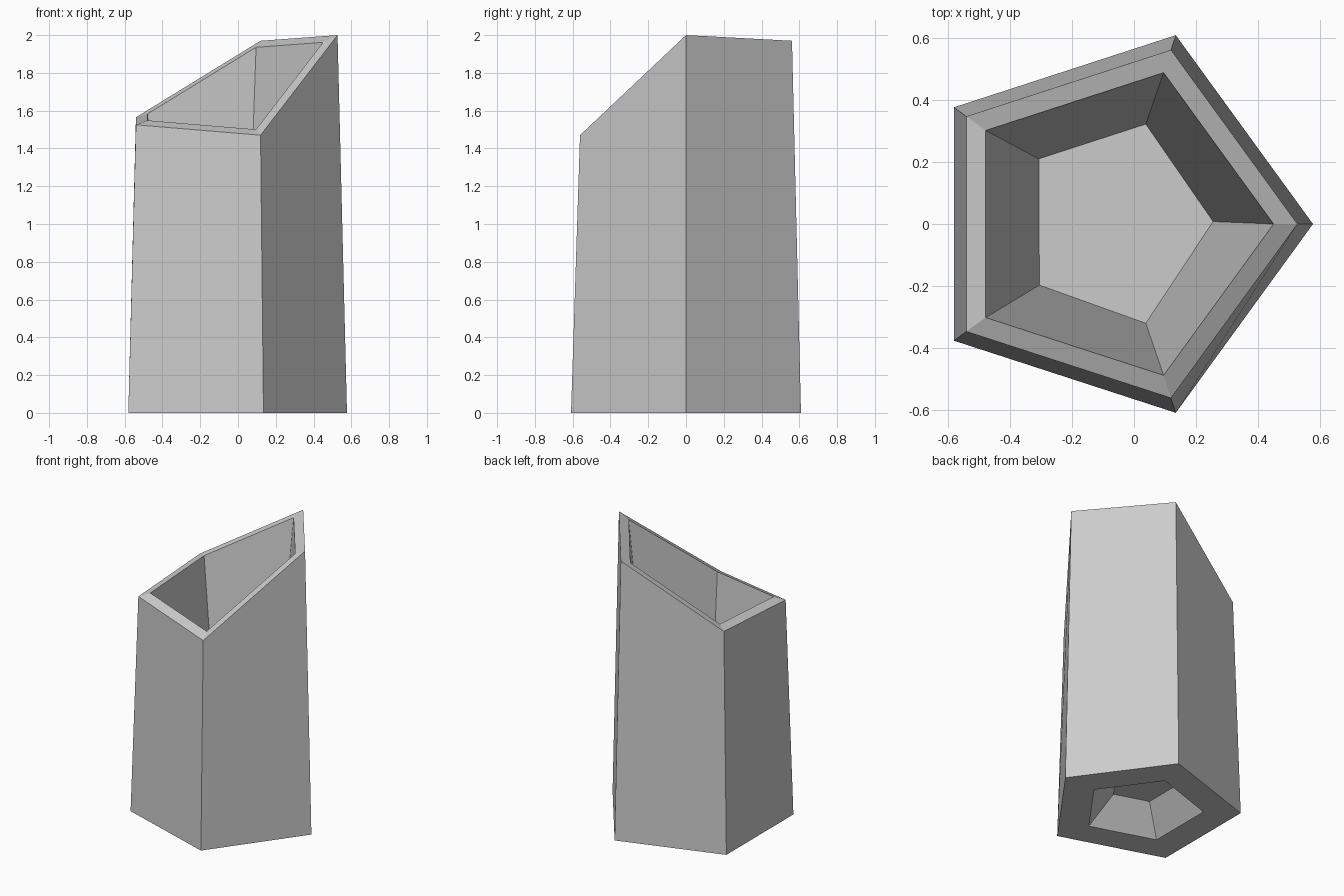
import bpy, bmesh
from math import cos, sin, pi

if "Cube" in bpy.data.objects:
    bpy.data.objects.remove(bpy.data.objects["Cube"])

CX = -0.063  # pentagon centre, so the bounds are centred on x = 0


def ring(radius, heights):
    """Five points, counter-clockwise from the +x corner."""
    return [(CX + radius * cos(i * 2 * pi / 5), radius * sin(i * 2 * pi / 5), h)
            for i, h in enumerate(heights)]


# slanted top: one height per corner, the inner lip shrinks towards the middle
top_z = [2.0, 1.97, 1.565, 1.525, 1.47]
mean_z = sum(top_z) / 5
lip = 0.513 / 0.59
lip_z = [mean_z + (z - mean_z) * lip for z in top_z]

# slightly squashed floor of the inside
FLOOR_Z = 0.26
floor = [(0.255, 0.008, FLOOR_Z), (0.038, 0.322, FLOOR_Z), (-0.307, 0.21, FLOOR_Z),
         (-0.305, -0.197, FLOOR_Z), (0.038, -0.32, FLOOR_Z)]

# skin from the recess under the base, up the outside, down into the hollow
rings = [
    ring(0.213, [0.18] * 5),
    ring(0.4, [0.0] * 5),
    ring(0.64, [0.0] * 5),
    ring(0.59, top_z),
    ring(0.513, lip_z),
    floor,
]

bm = bmesh.new()
loops = [[bm.verts.new(p) for p in r] for r in rings]
for a, b in zip(loops, loops[1:]):
    for i in range(5):
        j = (i + 1) % 5
        bm.faces.new((a[i], a[j], b[j], b[i]))
bm.faces.new(loops[0][::-1])
bm.faces.new(loops[-1])
bmesh.ops.recalc_face_normals(bm, faces=bm.faces)

mesh = bpy.data.meshes.new("hollow_pentagon_column")
bm.to_mesh(mesh)
bm.free()
column = bpy.data.objects.new("hollow_pentagon_column", mesh)
bpy.context.collection.objects.link(column)
